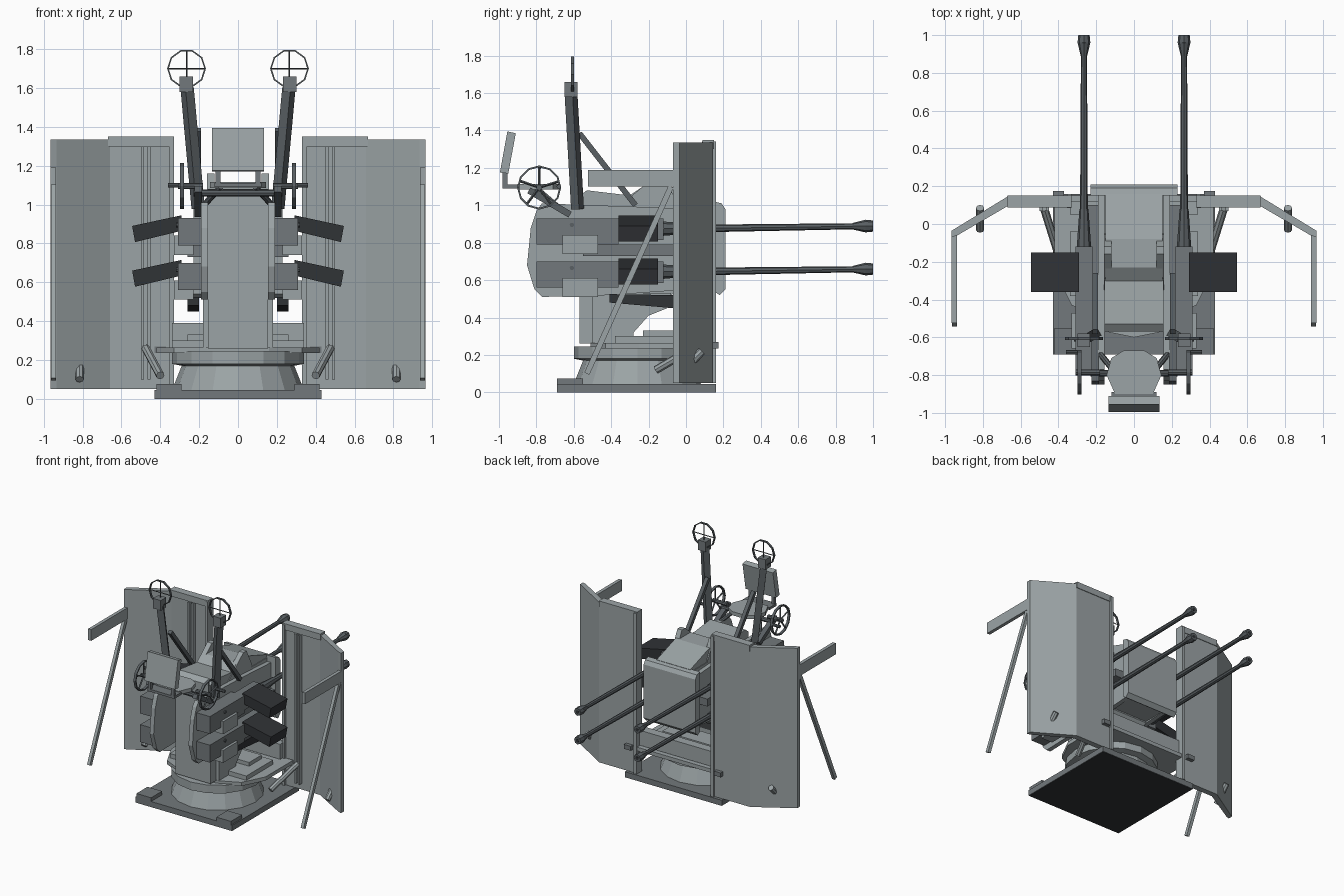
import bpy, bmesh
from math import pi, cos, sin
from mathutils import Vector, Matrix

if "Cube" in bpy.data.objects:
    bpy.data.objects.remove(bpy.data.objects["Cube"])


def material(name, r, g, b):
    m = bpy.data.materials.new(name)
    m.diffuse_color = (r, g, b, 1)
    m.use_nodes = True
    m.node_tree.nodes["Principled BSDF"].inputs["Base Color"].default_value = m.diffuse_color
    return m


GREY = material("grey", .33, .37, .38)
MID = material("mid_grey", .17, .19, .20)
STEEL = material("gun_steel", .10, .115, .125)
DARK = material("dark", .03, .033, .037)


def finish(name, bm, mat):
    bmesh.ops.recalc_face_normals(bm, faces=bm.faces)
    me = bpy.data.meshes.new(name)
    bm.to_mesh(me)
    bm.free()
    me.materials.append(mat)
    ob = bpy.data.objects.new(name, me)
    bpy.context.collection.objects.link(ob)
    return ob


def box(name, x, y, z, mat=GREY):
    """Box from (min, max) ranges."""
    bm = bmesh.new()
    bmesh.ops.create_cube(bm, size=1)
    for v in bm.verts:
        v.co = Vector([r[0] if c < 0 else r[1] for c, r in zip(v.co, (x, y, z))])
    return finish(name, bm, mat)


def prism(name, pts, axis, lo, hi, mat=GREY):
    """Extrude a 2D outline along an axis: x takes (y,z), y takes (x,z), z takes (x,y)."""
    def put(p, t):
        c = list(p)
        c.insert("xyz".index(axis), t)
        return c
    bm = bmesh.new()
    a = [bm.verts.new(put(p, lo)) for p in pts]
    b = [bm.verts.new(put(p, hi)) for p in pts]
    bm.faces.new(a)
    bm.faces.new(b)
    for i in range(len(a)):
        j = (i + 1) % len(a)
        bm.faces.new((a[i], a[j], b[j], b[i]))
    return finish(name, bm, mat)


def frame(p, q):
    p, q = Vector(p), Vector(q)
    d = q - p
    return Matrix.Translation((p + q) / 2) @ d.to_track_quat('Z', 'Y').to_matrix().to_4x4(), d.length


def rod(name, p, q, r, r2=None, n=8, mat=STEEL):
    m, length = frame(p, q)
    bm = bmesh.new()
    bmesh.ops.create_cone(bm, cap_ends=True, segments=n, radius1=r,
                          radius2=r if r2 is None else r2, depth=length, matrix=m)
    return finish(name, bm, mat)


def beam(name, p, q, w, h, mat=GREY):
    m, length = frame(p, q)
    bm = bmesh.new()
    bmesh.ops.create_cube(bm, size=1, matrix=m @ Matrix.Diagonal((w, h, length, 1)))
    return finish(name, bm, mat)


def lathe(name, prof, centre, axis, n, mat):
    """Closed (radius, height) section spun round z or y or x."""
    rot = {'z': Matrix(), 'x': Matrix.Rotation(pi / 2, 4, 'Y'), 'y': Matrix.Rotation(pi / 2, 4, 'X')}[axis]
    m = Matrix.Translation(centre) @ rot
    bm = bmesh.new()
    rings = [[bm.verts.new(m @ Vector((r * cos(2 * pi * i / n), r * sin(2 * pi * i / n), h)))
              for r, h in prof] for i in range(n)]
    k = len(prof)
    for i in range(n):
        a, b = rings[i], rings[(i + 1) % n]
        for j in range(k):
            bm.faces.new((a[j], b[j], b[(j + 1) % k], a[(j + 1) % k]))
    return finish(name, bm, mat)


def ring(name, centre, axis, r, t, n, mat=STEEL):
    return lathe(name, [(r - t, -t), (r, -t), (r, t), (r - t, t)], centre, axis, n, mat)


# base plate and flared pedestal
box("base_plate", (-.43, .43), (-.69, .16), (0, .045), MID)
box("base_underside", (-.425, .425), (-.685, .155), (-.001, .01), DARK)
lathe("pedestal", [(.2, .045), (.34, .045), (.29, .17), (.34, .18), (.34, .245), (.2, .245)],
      (0, -.26, 0), 'z', 16, GREY)
half = [(.42, .15), (.42, -.25), (.33, -.43), (.16, -.51)]
prism("turntable", half + [(-x, y) for x, y in reversed(half)], 'z', .235, .265)
box("turntable_step", (-.34, .34), (-.38, -.04), (.265, .30))
box("turntable_bar", (-.26, .26), (-.23, -.07), (.285, .33))
box("rear_cross_bar", (-.34, .34), (.05, .12), (.27, .39))

# central column and housing between the guns
prism("column", [(-.57, .26), (-.57, 1.05), (-.53, 1.08), (-.28, 1.05), (-.05, 1.03), (-.05, .55),
                 (-.12, .47), (-.22, .42), (-.28, .33), (-.28, .26)], 'x', -.155, .155)
box("rear_housing", (-.155, .155), (-.06, .16), (.56, 1.0))
prism("rear_mask", [(.15, .54), (.18, .52), (.21, .55), (.21, .98), (.19, 1.01), (.15, 1.02)],
      'x', -.23, .23)
prism("mask_roof", [(.16, .98), (.16, 1.02), (-.08, 1.10), (-.23, 1.10), (-.35, 1.02), (-.35, .98)],
      'x', -.15, .15)

# driver's seat
oct_seat = [(.055, -.67), (.12, -.71), (.145, -.80), (.10, -.90)]
prism("seat_pan", oct_seat + [(-x, y) for x, y in reversed(oct_seat)], 'z', 1.085, 1.115)
box("seat_rear_bracket", (-.12, .12), (-.98, -.89), (1.09, 1.11), MID)
prism("seat_back", [(-.995, 1.175), (-.95, 1.17), (-.91, 1.385), (-.955, 1.395)], 'x', -.135, .135)
rod("control_cross_bar", (-.23, -.79, 1.06), (.23, -.79, 1.06), .018)

for s in (1, -1):
    side = "right" if s > 0 else "left"

    def X(a, b):
        return tuple(sorted((s * a, s * b)))

    # feet and turntable lugs
    box(side + "_foot", X(.29, .42), (-.69, -.55), (.045, .075), MID)
    box(side + "_lug", X(.37, .43), (.10, .175), (.235, .27), MID)
    rod(side + "_tie_rod", (s * .40, -.16, .12), (s * .475, .08, .26), .022, mat=GREY)

    # cheek plate
    prism(side + "_cheek", [(-.77, .51), (-.81, .55), (-.85, .68), (-.83, .88), (-.80, .97), (-.77, 1.01),
                            (-.2, .99), (.15, .97), (.15, .56), (-.4, .52)], 'x', *X(.155, .19))
    prism(side + "_column_web", [(-.5, .265), (-.5, .53), (-.08, .53), (-.1, .45), (-.2, .41),
                                 (-.28, .32), (-.28, .265)], 'x', *X(.155, .18))
    prism(side + "_roof_rib", [(-.35, 1.0), (-.16, 1.16), (-.12, 1.16), (-.05, 1.02)], 'x', *X(.12, .16))

    # two guns, one above the other
    for level, z in (("upper", .875), ("lower", .645)):
        g = side + "_" + level
        x = s * .265
        box(g + "_receiver", X(.19, .31), (-.80, -.36), (z - .085, z + .055), MID)
        box(g + "_receiver_front", X(.22, .31), (-.36, -.12), (z - .06, z + .055), MID)
        box(g + "_breech_box", X(.23, .33), (-.66, -.47), (z - .135, z - .035))
        rod(g + "_pin", (s * .30, -.61, z + .02), (s * .318, -.61, z + .02), .012)
        rod(g + "_recoil_tube", (x, -.12, z), (x, .08, z + .003), .038, .024)
        rod(g + "_barrel", (x, 0, z), (x, .91, z + .013), .021, .016)
        rod(g + "_muzzle_cone", (x, .89, z + .013), (x, .96, z + .014), .017, .034)
        rod(g + "_muzzle_ring", (x, .96, z + .014), (x, 1.0, z + .014), .034, .03)
        rod(g + "_bore", (x, .99, z + .014), (x, 1.001, z + .014), .014, mat=DARK)
        prism(g + "_magazine", [(s * .29, z - .01), (s * .29, z + .07), (s * .545, z + .015),
                                (s * .53, z - .068)], 'y', -.36, -.15, DARK)
    box(side + "_gun_spacer", X(.18, .26), (-.55, .10), (.73, .79), MID)
    prism(side + "_ejection_chute", [(-.41, .48), (-.41, .525), (-.07, .52), (-.07, .45)],
          'x', *X(.20, .26), mat=DARK)

    # sight post, its brace and ring sight
    beam(side + "_sight_post", (s * .205, -.58, .98), (s * .262, -.615, 1.6), .05, .05, STEEL)
    beam(side + "_sight_brace", (s * .205, -.57, 1.385), (s * .205, -.27, 1.0), .03, .03, STEEL)
    box(side + "_sight_head", X(.232, .30), (-.65, -.58), (1.58, 1.66), MID)
    ring(side + "_sight_ring", (s * .265, -.607, 1.70), 'y', .10, .008, 10)
    rod(side + "_sight_wire_h", (s * .17, -.607, 1.70), (s * .36, -.607, 1.70), .004, n=4)
    rod(side + "_sight_wire_v", (s * .265, -.607, 1.65), (s * .265, -.607, 1.79), .004, n=4)

    # hand wheel with spokes and grip, carried by an arm
    c = Vector((s * .288, -.785, 1.095))
    ring(side + "_hand_wheel", c, 'x', .118, .010, 12)
    for i in range(5):
        a = 2 * pi * i / 5 + .3
        rod("%s_spoke_%d" % (side, i), c, c + Vector((0, cos(a), sin(a))) * .11, .007, n=4)
    rod(side + "_wheel_axle", (s * .18, -.785, 1.095), (s * .31, -.785, 1.095), .016)
    rod(side + "_wheel_grip", (s * .28, -.68, 1.10), (s * .36, -.68, 1.10), .012)
    beam(side + "_control_arm", (s * .205, -.84, 1.08), (s * .205, -.62, .95), .04, .035, STEEL)
    box(side + "_seat_rail", X(.09, .115), (-.98, -.955), (1.09, 1.20), MID)
    rod(side + "_seat_strut", (s * .09, -.80, 1.09), (s * .20, -.66, .97), .016)

    # folded shield with rims and stiffeners
    prism(side + "_shield", [(s * px, py) for px, py in (
        (.33, .145), (.67, .145), (.965, -.035), (.965, -.07), (.935, -.06), (.66, .10), (.33, .10))],
        'z', .05, 1.335)
    box(side + "_shield_inner_rim", X(.33, .355), (.085, .16), (.05, 1.34))
    box(side + "_shield_top_rim", X(.33, .67), (.088, .15), (1.30, 1.35))
    box(side + "_shield_stiffener_a", X(.45, .465), (.07, .11), (.10, 1.30))
    box(side + "_shield_stiffener_b", X(.485, .50), (.07, .11), (.10, 1.30))
    rod(side + "_shield_peg", (s * .815, -.03, .10), (s * .815, .085, .22), .022, mat=GREY)
    box(side + "_shield_arm", X(.938, .965), (-.525, -.05), (1.10, 1.19))
    beam(side + "_shield_strut", (s * .95, -.08, 1.10), (s * .95, -.53, .10), .025, .03)
